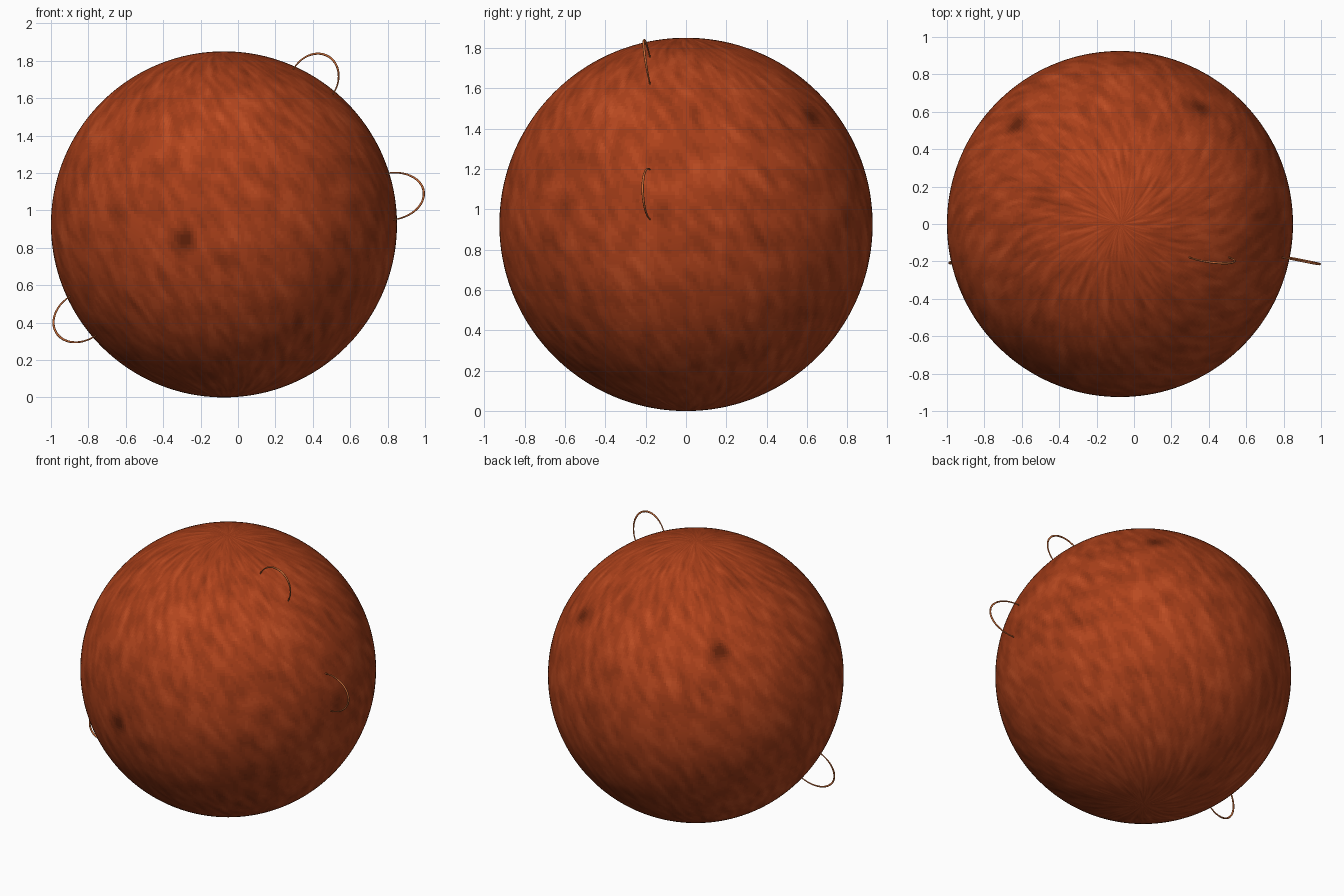
import bpy, bmesh, math
from mathutils import Vector, noise

if "Cube" in bpy.data.objects:
    bpy.data.objects.remove(bpy.data.objects["Cube"])

R = 0.925
CENTRE = Vector((-0.075, 0, 0.925))
LEVELS = 16
BASE = (0.40, 0.050, 0.010)


def material(name, color):
    m = bpy.data.materials.new(name)
    m.diffuse_color = (*color, 1)
    m.use_nodes = True
    m.node_tree.nodes["Principled BSDF"].inputs["Base Color"].default_value = m.diffuse_color
    return m


# Star body: smooth ball, faces sorted into brightness bands
bm = bmesh.new()
bmesh.ops.create_uvsphere(bm, u_segments=320, v_segments=160, radius=R)
mesh = bpy.data.meshes.new("star_body")
lo, hi = 0.22, 1.75
for i in range(LEVELS):
    b = lo + (hi - lo) * i / (LEVELS - 1)
    warm = max(0, b - 1)
    mesh.materials.append(material(f"surface_{i:02d}", (
        BASE[0] * b, BASE[1] * b * (1 + 0.5 * warm), BASE[2] * b * (1 + warm))))

# Dark spots, as directions from the centre
spots = [Vector(s).normalized() for s in
         ((-0.205, -0.899, -0.075), (0.425, 0.63, 0.54), (-0.555, 0.53, 0.518))]


def brightness(d):
    lat = math.asin(max(-1, min(1, d.z)))
    u = math.atan2(d.y, d.x) + 0.5 * lat      # streaks swirl around the pole
    c, s = math.cos(u), math.sin(u)
    grain = noise.noise(Vector((c * 13, s * 13, lat * 7)))
    fine = noise.noise(Vector((c * 24 + 9, s * 24, lat * 13)))
    broad = noise.noise(d * 2.5 + Vector((4, 1, 7)))
    b = 0.97 + 0.36 * grain + 0.16 * fine + 0.12 * broad
    for sp in spots:
        ang = (d - sp).length
        b *= 1 - 0.72 * math.exp(-(ang / 0.075) ** 2)
    return b


for f in bm.faces:
    b = brightness(f.calc_center_median().normalized())
    k = round((b - lo) / (hi - lo) * (LEVELS - 1))
    f.material_index = max(0, min(LEVELS - 1, k))
    f.smooth = True
bm.to_mesh(mesh)
bm.free()
body = bpy.data.objects.new("star_body", mesh)
body.location = CENTRE
bpy.context.collection.objects.link(body)

# Flare loops: thin arches standing on the surface, leaning slightly forward
flare_mat = material("flare", (0.65, 0.17, 0.045))


def flare(name, angle, height, half_width=0.125, y_foot=-0.18):
    a = math.radians(angle)
    out = Vector((math.cos(a), 0, math.sin(a)))
    side = Vector((-math.sin(a), 0, math.cos(a)))
    foot = math.sqrt(R * R - y_foot * y_foot)
    cu = bpy.data.curves.new(name, 'CURVE')
    cu.dimensions = '3D'
    cu.bevel_depth = 0.006
    cu.bevel_resolution = 2
    cu.use_fill_caps = True
    sp = cu.splines.new('POLY')
    n = 40
    sp.points.add(n)
    for i, p in enumerate(sp.points):
        t = -0.12 + (math.pi + 0.24) * i / n
        r = foot + height * math.sin(t)
        q = CENTRE + out * r + side * half_width * math.cos(t)
        q.y = y_foot * r / foot
        p.co = (*q, 1)
        p.radius = 0.6 + 0.4 * max(0, math.sin(t))
    sp.use_smooth = True
    cu.materials.append(flare_mat)
    bpy.context.collection.objects.link(bpy.data.objects.new(name, cu))


flare("flare_loop_top", 58, 0.15)
flare("flare_loop_right", 9.5, 0.175)
flare("flare_loop_left", 213, 0.16)
